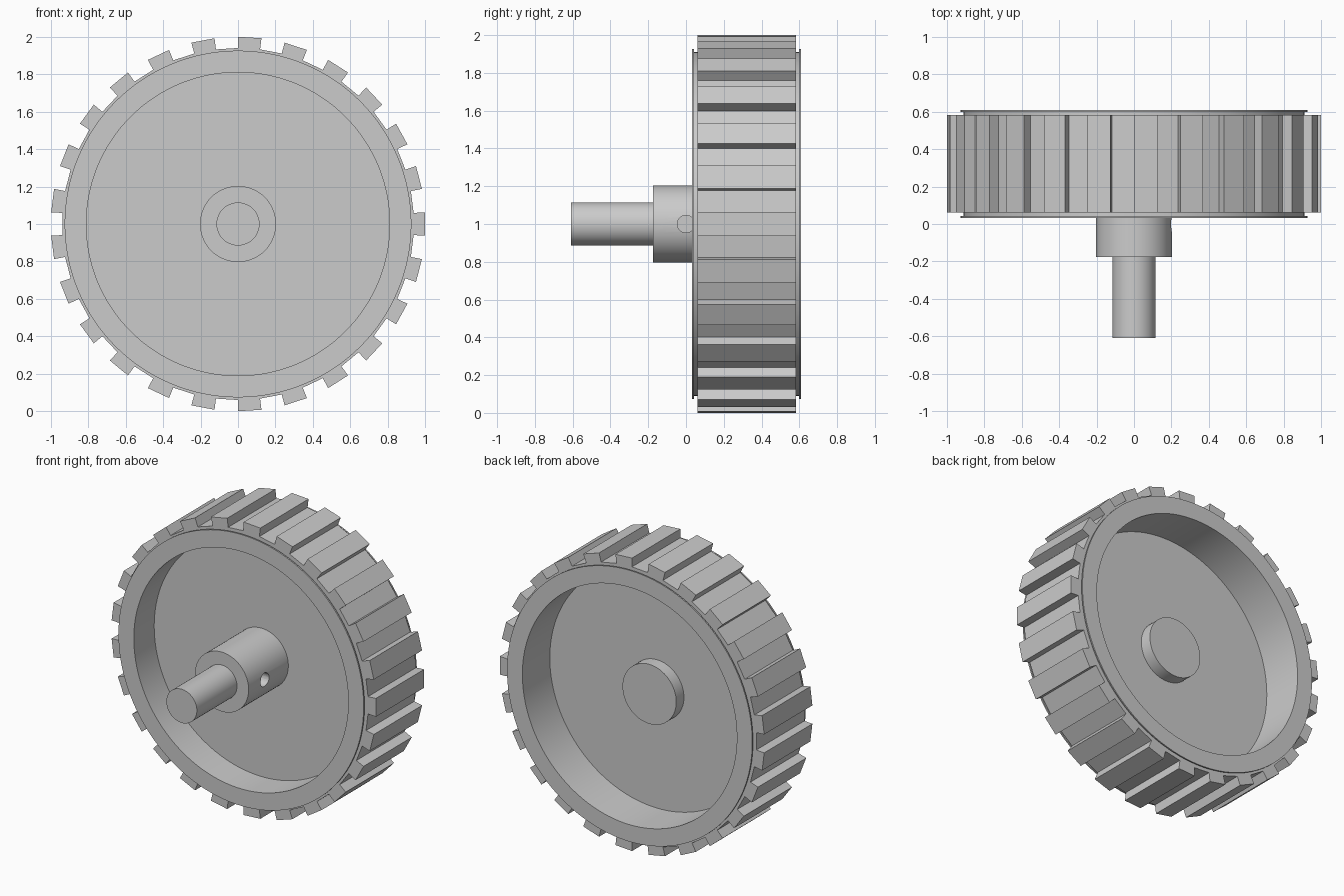
import bpy, bmesh, math

if "Cube" in bpy.data.objects:
    bpy.data.objects.remove(bpy.data.objects["Cube"])

TAU = 2 * math.pi
CZ = 1.0  # height of the wheel axis

grey = bpy.data.materials.new("plain grey")
grey.diffuse_color = (0.6, 0.6, 0.6, 1)
grey.use_nodes = True
grey.node_tree.nodes["Principled BSDF"].inputs["Base Color"].default_value = grey.diffuse_color


def finish(name, bm, smooth=True):
    bmesh.ops.remove_doubles(bm, verts=bm.verts, dist=1e-5)
    bmesh.ops.recalc_face_normals(bm, faces=bm.faces)
    me = bpy.data.meshes.new(name)
    bm.to_mesh(me)
    bm.free()
    me.materials.append(grey)
    ob = bpy.data.objects.new(name, me)
    bpy.context.collection.objects.link(ob)
    if smooth:
        smooth_object(ob)
    return ob


def activate(ob):
    bpy.ops.object.select_all(action='DESELECT')
    ob.select_set(True)
    bpy.context.view_layer.objects.active = ob


def smooth_object(ob):
    activate(ob)
    bpy.ops.object.shade_smooth_by_angle(angle=math.radians(30))


def lathe(name, profile, n=128, closed=False):
    """Spin (radius, y) points around the wheel axis; open profiles get flat caps."""
    bm = bmesh.new()
    rings = [[bm.verts.new((r * math.cos(TAU * i / n), y, CZ + r * math.sin(TAU * i / n)))
              for i in range(n)] for r, y in profile]
    pairs = list(zip(rings, rings[1:]))
    if closed:
        pairs.append((rings[-1], rings[0]))
    else:
        bm.faces.new(rings[0])
        bm.faces.new(rings[-1])
    for a, b in pairs:
        for i in range(n):
            j = (i + 1) % n
            bm.faces.new((a[i], a[j], b[j], b[i]))
    return finish(name, bm)


# Rim: straight bore with a thin lip on both edges
lathe("rim", [(0.81, 0.033), (0.926, 0.033), (0.926, 0.043), (0.91, 0.043),
              (0.91, 0.599), (0.926, 0.599), (0.926, 0.608), (0.81, 0.608)], closed=True)

# Web disc across the rim
lathe("web_disc", [(0.815, 0.253), (0.815, 0.312)])

# Axle
lathe("axle", [(0.115, -0.608), (0.115, -0.10)], 64)

# Hub: front collar through to the rear boss, with a set-screw hole on the right
hub = lathe("hub", [(0.203, -0.175), (0.203, 0.395)], 64)
bpy.ops.mesh.primitive_cylinder_add(vertices=32, radius=0.046, depth=0.2,
                                    location=(0.21, 0.0, CZ),
                                    rotation=(0, math.pi / 2, 0))
cutter = bpy.context.object
cutter.name = "screw_hole_cutter"
cutter.hide_render = True
cutter.data.materials.append(grey)
mod = hub.modifiers.new("screw_hole", 'BOOLEAN')
mod.operation = 'DIFFERENCE'
mod.solver = 'EXACT'
mod.object = cutter
activate(hub)
bpy.ops.object.modifier_apply(modifier=mod.name)
bpy.data.objects.remove(cutter)
smooth_object(hub)

# Tread: 50-sided ring, every second side raised as a lug
TEETH, INNER, BASE, TIP = 25, 0.90, 0.94, 1.0
Y0, Y1 = 0.062, 0.582
bm = bmesh.new()


def point(r, a, y):
    return bm.verts.new((r * math.cos(a), y, CZ + r * math.sin(a)))


def quad(*pts):
    bm.faces.new([point(*p) for p in pts])


step = TAU / (2 * TEETH)
for i in range(2 * TEETH):
    a, b = (i - 0.5) * step, (i + 0.5) * step
    lug = i % 2 == 0
    top = TIP if lug else BASE
    for y in (Y0, Y1):
        quad((INNER, a, y), (INNER, b, y), (BASE, b, y), (BASE, a, y))
        if lug:
            quad((BASE, a, y), (BASE, b, y), (TIP, b, y), (TIP, a, y))
    quad((top, a, Y0), (top, b, Y0), (top, b, Y1), (top, a, Y1))
    quad((INNER, a, Y0), (INNER, b, Y0), (INNER, b, Y1), (INNER, a, Y1))
    if lug:
        for s in (a, b):
            quad((BASE, s, Y0), (TIP, s, Y0), (TIP, s, Y1), (BASE, s, Y1))
finish("tread", bm, smooth=False)
